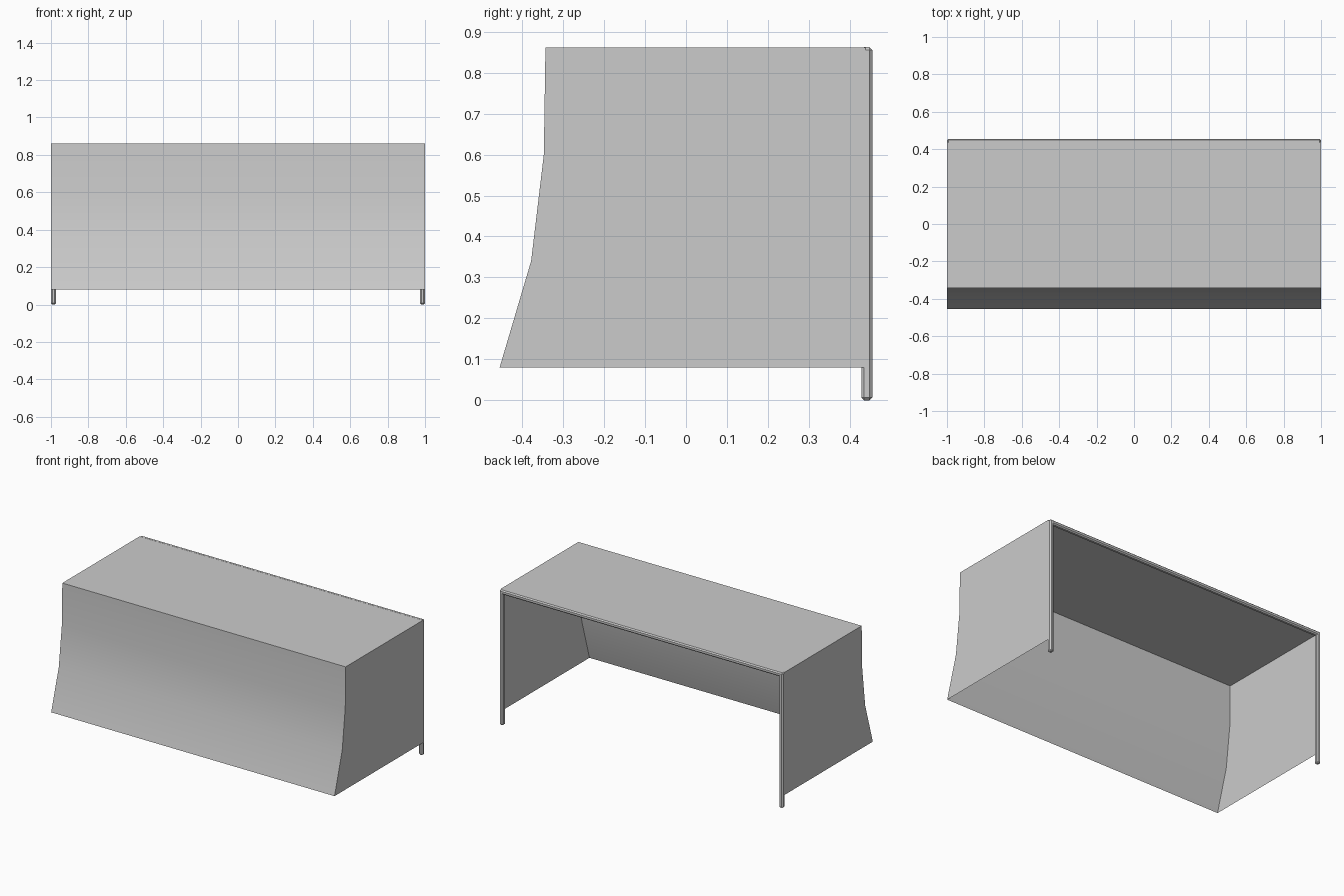
import bpy
import bmesh
from math import radians

if "Cube" in bpy.data.objects:
    bpy.data.objects.remove(bpy.data.objects["Cube"])

grey = bpy.data.materials.new("light_grey")
grey.use_nodes = True
GREY = (0.6, 0.6, 0.6, 1)
grey.diffuse_color = GREY
grey.node_tree.nodes["Principled BSDF"].inputs["Base Color"].default_value = GREY

HEIGHT = 0.862
BACK = 0.455
BAR = 0.027      # bar thickness
CHAMFER = 0.007


def finish(name, bm):
    mesh = bpy.data.meshes.new(name)
    bm.to_mesh(mesh)
    bm.free()
    obj = bpy.data.objects.new(name, mesh)
    bpy.context.collection.objects.link(obj)
    mesh.materials.append(grey)
    return obj


def bar(name, low, high):
    """Box between two corners, chamfered to an eight-sided section."""
    bm = bmesh.new()
    bmesh.ops.create_cube(bm, size=1)
    for v in bm.verts:
        v.co = [high[i] if v.co[i] > 0 else low[i] for i in range(3)]
    obj = finish(name, bm)
    bevel = obj.modifiers.new("chamfer", 'BEVEL')
    bevel.width = CHAMFER
    bevel.segments = 1
    return obj


# Upright posts and the crossbar joining them
front = BACK - BAR
for side, x in (("left", 1 - BAR), ("right", -1)):
    bar(side + "_post", (x, front, 0), (x + BAR, BACK, HEIGHT))
bar("crossbar", (-1, front, HEIGHT - BAR), (1, BACK, HEIGHT))

# Thin shell: curved front, flat top and two ends, open at back and bottom
half = 0.9995
top = HEIGHT - 0.0005
profile = [(-0.455, 0.08), (-0.378, 0.34), (-0.347, 0.6), (-0.343, top),
           (0.438, top), (0.438, 0.08)]
bm = bmesh.new()
right = [bm.verts.new((-half, y, z)) for y, z in profile]
left = [bm.verts.new((half, y, z)) for y, z in profile]
for i in range(4):
    bm.faces.new((right[i], left[i], left[i + 1], right[i + 1]))
bm.faces.new(right)
bm.faces.new(left[::-1])
bmesh.ops.recalc_face_normals(bm, faces=bm.faces[:])
shell = finish("cover", bm)

bpy.ops.object.select_all(action='DESELECT')
shell.select_set(True)
bpy.context.view_layer.objects.active = shell
bpy.ops.object.shade_smooth_by_angle(angle=radians(30))
